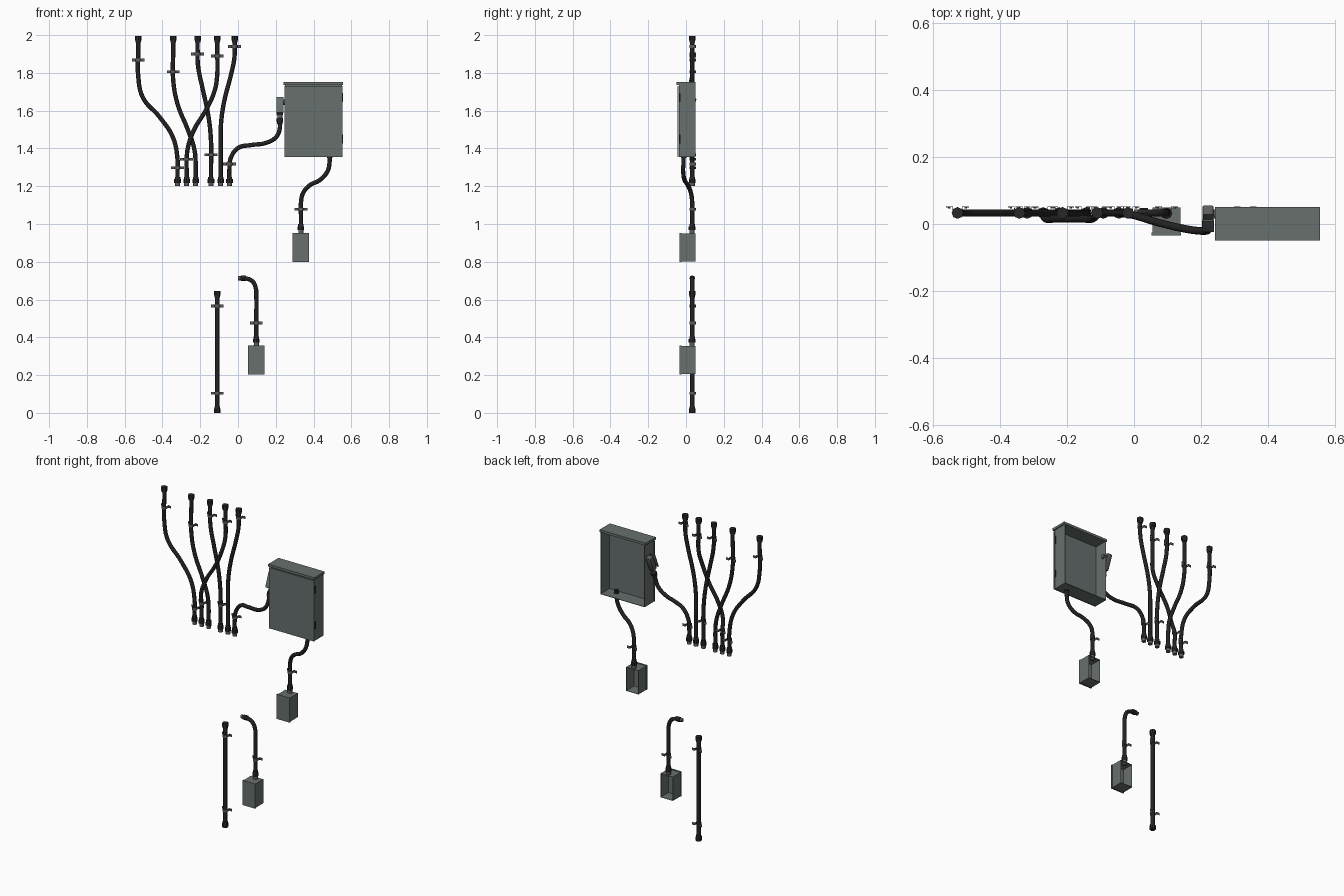
import bpy, bmesh, math
from mathutils import Vector, Matrix

if "Cube" in bpy.data.objects:
    bpy.data.objects.remove(bpy.data.objects["Cube"])

def mat(name, c):
    m = bpy.data.materials.new(name)
    m.diffuse_color = (*c, 1)
    m.use_nodes = True
    m.node_tree.nodes["Principled BSDF"].inputs["Base Color"].default_value = m.diffuse_color
    return m

CABLE = mat("black_cable", (0.016, 0.016, 0.016))
NUT = mat("dark_fitting", (0.022, 0.022, 0.023))
METAL = mat("grey_metal", (0.11, 0.11, 0.11))
PAINT = mat("grey_green_paint", (0.135, 0.16, 0.155))
Y = 0.033      # cable depth
WALL = 0.051   # mounting plane
R = 0.0115     # cable radius

def finish(name, bm, m, smooth=False):
    bmesh.ops.recalc_face_normals(bm, faces=bm.faces)
    me = bpy.data.meshes.new(name)
    bm.to_mesh(me)
    bm.free()
    me.materials.append(m)
    ob = bpy.data.objects.new(name, me)
    bpy.context.collection.objects.link(ob)
    if smooth:
        bpy.ops.object.select_all(action='DESELECT')
        ob.select_set(True)
        bpy.context.view_layer.objects.active = ob
        bpy.ops.object.shade_smooth_by_angle(angle=math.radians(40))
    return ob

def box(name, lo, hi, m, bevel=0, open_back=0, rot=None):
    bm = bmesh.new()
    lo, hi = Vector(lo), Vector(hi)
    bmesh.ops.create_cube(bm, size=1)
    d = hi - lo
    for v in bm.verts:
        v.co = Vector((v.co.x * d.x, v.co.y * d.y, v.co.z * d.z))
    if bevel:
        bmesh.ops.bevel(bm, geom=bm.edges[:], offset=bevel, segments=2, affect='EDGES', profile=0.5)
    if rot:
        bm.transform(rot)
    bm.transform(Matrix.Translation((lo + hi) / 2))
    if open_back:
        # hollow shell: drop the wall-side face and thicken inwards
        bm.normal_update()
        bmesh.ops.delete(bm, geom=[f for f in bm.faces if f.normal.y > 0.9], context='FACES')
    ob = finish(name, bm, m, bool(bevel))
    if open_back:
        s = ob.modifiers.new("wall", 'SOLIDIFY')
        s.thickness, s.offset = open_back, -1
    return ob

def cyl(name, a, b, r, m, n=12):
    a, b = Vector(a), Vector(b)
    d = b - a
    bm = bmesh.new()
    bmesh.ops.create_cone(bm, cap_ends=True, segments=n, radius1=r, radius2=r, depth=d.length)
    bm.transform(Matrix.Translation((a + b) / 2) @ d.to_track_quat('Z', 'Y').to_matrix().to_4x4())
    return finish(name, bm, m, n > 8)

def cable(name, pts, r=R):
    cu = bpy.data.curves.new(name, 'CURVE')
    cu.dimensions = '3D'
    cu.bevel_depth, cu.bevel_resolution, cu.resolution_u = r, 3, 6
    cu.use_fill_caps = True
    sp = cu.splines.new('BEZIER')
    sp.bezier_points.add(len(pts) - 1)
    for bp, p in zip(sp.bezier_points, pts):
        bp.co = p
        bp.handle_left_type = bp.handle_right_type = 'AUTO'
    tmp = bpy.data.objects.new(name + "_path", cu)
    bpy.context.collection.objects.link(tmp)
    bpy.context.view_layer.update()
    bm = bmesh.new()
    me = bpy.data.meshes.new_from_object(tmp.evaluated_get(bpy.context.evaluated_depsgraph_get()))
    bm.from_mesh(me)
    bpy.data.objects.remove(tmp)
    bpy.data.meshes.remove(me)
    for f in bm.faces:
        f.material_index = 0
    return finish(name, bm, CABLE, True)

def clip(name, x, z, h=0.015):
    # saddle strap: two flat ears and an arch over the cable
    r = R + 0.003
    prof = [(-0.034, WALL), (-r, WALL)]
    prof += [(-r * math.cos(t), Y - r * math.sin(t)) for t in [math.pi * i / 8 for i in range(9)]]
    prof += [(r, WALL), (0.034, WALL)]
    bm = bmesh.new()
    rows = [[bm.verts.new((x + px, py, z + s * h / 2)) for px, py in prof] for s in (-1, 1)]
    for i in range(len(prof) - 1):
        bm.faces.new((rows[0][i], rows[0][i + 1], rows[1][i + 1], rows[1][i]))
    ob = finish(name, bm, METAL)
    s = ob.modifiers.new("thick", 'SOLIDIFY')
    s.thickness, s.offset = 0.002, 0
    for sx in (-1, 1):
        cyl(name + "_screw", (x + sx * 0.025, WALL, z), (x + sx * 0.025, WALL - 0.004, z), 0.004, METAL, 6)

def fitting(name, p, d):
    # metal ferrule, gland nut and collar, starting at p and running along d
    p, d = Vector(p), Vector(d).normalized()
    cyl(name + "_ferrule", p, p + d * 0.02, 0.0135, METAL)
    cyl(name + "_nut", p + d * 0.018, p + d * 0.038, 0.0175, NUT, 8)
    cyl(name + "_collar", p + d * 0.036, p + d * 0.05, 0.0145, NUT)

def end_cap(name, p, d):
    p, d = Vector(p), Vector(d).normalized()
    cyl(name + "_nut", p, p + d * 0.024, 0.0175, NUT, 8)
    cyl(name + "_collar", p + d * 0.022, p + d * 0.034, 0.0145, NUT)

UP, DOWN = (0, 0, 1), (0, 0, -1)

# five wall cables: top x, bottom x, bend points (x, z), dip at the crossing, clip heights
runs = [
    (-0.528, -0.32, [(-0.528, 1.78), (-0.504, 1.67), (-0.414, 1.565), (-0.345, 1.46), (-0.32, 1.34)], 0, 1.868, 1.298),
    (-0.343, -0.224, [(-0.343, 1.76), (-0.32, 1.635), (-0.266, 1.5), (-0.232, 1.4), (-0.224, 1.32)], 0, 1.806, None),
    (-0.214, -0.143, [(-0.212, 1.84), (-0.187, 1.715), (-0.158, 1.58), (-0.143, 1.44)], 0, 1.90, 1.367),
    (-0.11, -0.272, [(-0.11, 1.79), (-0.124, 1.705), (-0.166, 1.61), (-0.232, 1.5), (-0.264, 1.41), (-0.272, 1.34)], 0.017, 1.89, 1.343),
    (-0.018, -0.092, [(-0.019, 1.88), (-0.036, 1.795), (-0.074, 1.645), (-0.09, 1.53), (-0.092, 1.42)], 0, 1.94, None),
]
for i, (xt, xb, mid, dip, ct, cb) in enumerate(runs, 1):
    n = f"wall_cable_{i}"
    pts = [(xt, Y, 1.98), (xt, Y, 1.92)]
    pts += [(x, Y - (dip if 0 < k < len(mid) - 1 else 0), z) for k, (x, z) in enumerate(mid)]
    pts += [(xb, Y, 1.28), (xb, Y, 1.22)]
    cable(n, pts)
    end_cap(n + "_top", (xt, Y, 1.995), DOWN)
    fitting(n + "_bottom", (xb, Y, 1.20), UP)
    clip(n + "_top_clip", xt, ct)
    if cb:
        clip(n + "_bottom_clip", xb, cb)

# cable feeding the side of the cabinet
tilt = Vector((0, -0.4, -1)).normalized()
elbow = Vector((0.222, 0.006, 1.575))
tip = elbow + tilt * 0.05
cable("cabinet_feed_cable", [(-0.045, Y, 1.22), (-0.045, Y, 1.30), (-0.038, 0.032, 1.35), (0.0, 0.026, 1.402),
      (0.07, 0.005, 1.418), (0.15, -0.014, 1.43), (0.203, -0.021, 1.462), (0.222, -0.018, 1.51), tip, elbow + tilt * 0.01])
fitting("cabinet_feed_bottom", (-0.045, Y, 1.20), UP)
clip("cabinet_feed_clip", -0.045, 1.317)
fitting("cabinet_feed_end", elbow, tilt)
rot = Matrix.Rotation(-math.atan(0.4), 4, 'X')
box("conduit_elbow_body", (0.205, 0.008, 1.575), (0.238, 0.04, 1.672), METAL, 0.005, rot=rot)
box("conduit_elbow_cover", (0.203, -0.008, 1.585), (0.24, -0.003, 1.676), PAINT, 0.001, rot=rot)
cyl("conduit_elbow_neck", (0.23, 0.03, 1.645), (0.258, 0.03, 1.645), 0.014, METAL)

# cabinet: open-backed shell, door, rain lid, hinges
box("cabinet_body", (0.248, -0.038, 1.354), (0.551, 0.051, 1.74), PAINT, open_back=0.004)
box("cabinet_door", (0.246, -0.046, 1.354), (0.553, -0.040, 1.73), PAINT)
box("cabinet_lid", (0.242, -0.05, 1.737), (0.557, 0.051, 1.752), PAINT)
for z in (1.45, 1.67):
    cyl("cabinet_hinge", (0.553, -0.033, z - 0.023), (0.553, -0.033, z + 0.023), 0.004, NUT, 8)

# cable from cabinet to upper junction box
cable("cabinet_drop_cable", [(0.485, -0.012, 1.375), (0.485, -0.013, 1.33), (0.474, -0.015, 1.28), (0.435, -0.008, 1.234),
      (0.38, 0.01, 1.205), (0.345, 0.026, 1.165), (0.333, Y, 1.11), (0.333, Y, 1.05), (0.333, Y, 0.97)])
cyl("cabinet_drop_bushing", (0.485, -0.012, 1.365), (0.485, -0.012, 1.35), 0.015, NUT)
clip("cabinet_drop_clip", 0.333, 1.078)

# two open-backed junction boxes with front covers
for n, x, z in (("upper", 0.333, 0.80), ("lower", 0.097, 0.204)):
    box(n + "_junction_box", (x - 0.042, -0.026, z + 0.002), (x + 0.042, 0.05, z + 0.15), PAINT, open_back=0.003)
    box(n + "_junction_cover", (x - 0.044, -0.034, z), (x + 0.044, -0.025, z + 0.153), PAINT)
    cyl(n + "_junction_locknut", (x, 0.032, z + 0.14), (x, 0.032, z + 0.155), 0.014, METAL)
    fitting(n + "_junction_gland", (x, 0.032, z + 0.15), UP)

# bent cable above the lower junction box
cable("bent_cable", [(0.097, Y, 0.37), (0.097, Y, 0.5), (0.097, Y, 0.62), (0.094, Y, 0.66), (0.078, Y, 0.695),
      (0.05, Y, 0.71), (0.01, Y, 0.713)])
cyl("bent_cable_end_ferrule", (0.0, Y, 0.713), (0.018, Y, 0.713), 0.011, METAL)
cyl("bent_cable_end_nut", (0.016, Y, 0.713), (0.042, Y, 0.713), 0.015, NUT, 8)
clip("bent_cable_clip", 0.097, 0.475)

# straight standing cable
cable("straight_cable", [(-0.11, Y, 0.01), (-0.11, Y, 0.32), (-0.11, Y, 0.64)], 0.0125)
end_cap("straight_cable_bottom", (-0.11, Y, 0), UP)
end_cap("straight_cable_top", (-0.11, Y, 0.645), DOWN)
for z in (0.104, 0.565):
    clip("straight_cable_clip", -0.11, z)
